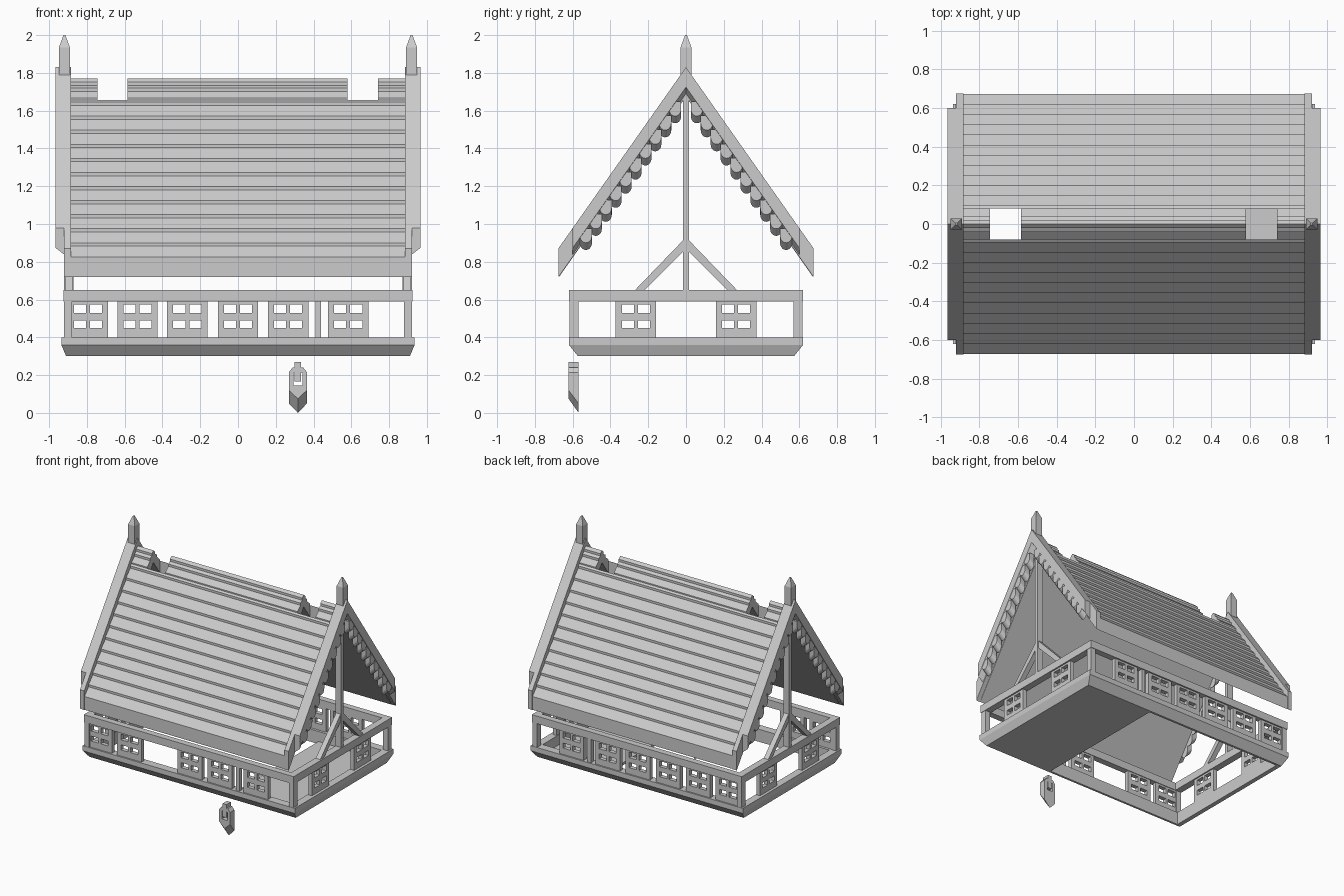
import bpy, bmesh, math

cube = bpy.data.objects.get("Cube")
if cube:
    bpy.data.objects.remove(cube)

GREY = bpy.data.materials.new("plain_grey")
GREY.use_nodes = True
GREY.diffuse_color = (0.6, 0.6, 0.6, 1)
GREY.node_tree.nodes["Principled BSDF"].inputs["Base Color"].default_value = (0.6, 0.6, 0.6, 1)

SLOPE = 1.42
COURSE = 0.0525
SIDES = (-1, 1)


def part(name, solids):
    """One object from solids; each solid is a list of loops skinned in order."""
    bm = bmesh.new()
    for loops, closed in solids:
        rings = [[bm.verts.new(p) for p in loop] for loop in loops]
        n = len(rings[0])
        pairs = list(zip(rings, rings[1:]))
        if closed:
            pairs.append((rings[-1], rings[0]))
        else:
            bm.faces.new(rings[0])
            bm.faces.new(rings[-1])
        for a, b in pairs:
            for i in range(n):
                j = (i + 1) % n
                bm.faces.new((a[i], a[j], b[j], b[i]))
    bmesh.ops.recalc_face_normals(bm, faces=bm.faces)
    mesh = bpy.data.meshes.new(name)
    bm.to_mesh(mesh)
    bm.free()
    mesh.materials.append(GREY)
    ob = bpy.data.objects.new(name, mesh)
    bpy.context.collection.objects.link(ob)
    return ob


def rect(hx, hy, z, cx=0, cy=0):
    return [(cx + a * hx, cy + b * hy, z) for a, b in ((-1, -1), (1, -1), (1, 1), (-1, 1))]


def box(x0, x1, y0, y1, z0, z1):
    c = ((x0 + x1) / 2, (y0 + y1) / 2)
    h = (abs(x1 - x0) / 2, abs(y1 - y0) / 2)
    return [rect(*h, z0, *c), rect(*h, z1, *c)], False


def prism(x0, x1, pts, pts_far=None):
    """Profile in y and z, run along x, optionally to a second profile."""
    return [[(x0, y, z) for y, z in pts], [(x1, y, z) for y, z in pts_far or pts]], False


def line(y, top):
    return top - SLOPE * y


# Base skirt, sill and top beam as closed rings
part("base_skirt", [([rect(0.935, 0.62, 0.40), rect(0.935, 0.62, 0.36), rect(0.91, 0.572, 0.30),
                      rect(0.875, 0.555, 0.30), rect(0.875, 0.555, 0.40)], True)])
part("top_beam", [([rect(0.925, 0.62, 0.65), rect(0.925, 0.62, 0.59),
                    rect(0.87, 0.57, 0.59), rect(0.87, 0.57, 0.65)], True)])
part("floor", [box(0.32, 0.9, -0.565, 0.565, 0.30, 0.32)])

# Corner and wall posts
posts = [box(sx * 0.88, sx * 0.922, sy * 0.57, sy * 0.617, 0.39, 0.60) for sx in SIDES for sy in SIDES]
posts += [box(0.41, 0.44, sy * 0.575, sy * 0.612, 0.39, 0.60) for sy in SIDES]
part("wall_posts", posts)


# Window panels with four panes each
def panel(c, depth0, depth1, along_x):
    bars = [(c + a, c + b, 0.40, 0.595) for a, b in ((-0.107, -0.075), (-0.01, 0.01), (0.075, 0.107))]
    bars += [(c - 0.1, c + 0.1, a, b) for a, b in ((0.40, 0.45), (0.49, 0.53), (0.575, 0.595))]
    if along_x:
        return [box(a, b, depth0, depth1, z0, z1) for a, b, z0, z1 in bars]
    return [box(depth0, depth1, a, b, z0, z1) for a, b, z0, z1 in bars]


FRONT = (-0.794, -0.532, 0.0, 0.265, 0.583)
part("front_windows", [s for c in FRONT for s in panel(c, -0.608, -0.575, True)])
part("back_windows", [s for c in FRONT + (-0.268,) for s in panel(c, 0.575, 0.608, True)])
for side, sx in (("left", 1), ("right", -1)):
    part(side + "_windows", [s for c in (-0.265, 0.265) for s in panel(c, sx * 0.88, sx * 0.913, False)])


# Stepped roof slopes, notched at the ridge
def courses(noses, end):
    pts = [(noses[0], line(noses[0], 1.674)), (noses[0], line(noses[0], 1.78))]
    for y in noses[1:]:
        pts += [(y, line(y, 1.762)), (y, line(y, 1.78))]
    return pts + [(end, line(end, 1.77)), (end, line(end, 1.674))]


lower = courses([0.672 - COURSE * k for k in range(12)], 0.08)
upper = courses([0.08, 0.042, 0.02], 0.0)
for name, sy in (("front_roof", -1), ("back_roof", 1)):
    low = [(sy * y, z) for y, z in lower]
    top = [(sy * y, z) for y, z in upper]
    spans = ((-0.885, -0.745), (-0.585, 0.58), (0.74, 0.885))
    part(name, [prism(-0.885, 0.885, low)] + [prism(a, b, top) for a, b in spans])


# Gable trim: verge, outer board, scallops, king post, braces and finial
def band(y_end, top, bottom, sy):
    return [(0, top), (sy * y_end, line(y_end, top)), (sy * y_end, line(y_end, bottom)), (0, bottom)]


def scallop(y, drop, sy):
    base = line(y, 1.69) - drop
    arc = [math.pi * (1 + i / 10) for i in range(11)]
    pts = [(sy * (y + 0.032 * math.cos(a)), base + 0.037 * math.sin(a)) for a in arc]
    return pts + [(sy * (y + 0.032), line(y, 1.73)), (sy * (y - 0.032), line(y, 1.73))]


for side, sx in (("left", 1), ("right", -1)):
    verge, boards, scallops, braces = [], [], [], []
    for sy in SIDES:
        verge.append(prism(sx * 0.883, sx * 0.92, band(0.675, 1.83, 1.678, sy)))
        boards.append(prism(sx * 0.92, sx * 0.965, band(0.6, 1.83, 1.69, sy), band(0.6, 1.83, 1.725, sy)))
        for k in range(10):
            y = 0.53 - COURSE * k
            scallops.append(prism(sx * 0.92, sx * 0.962, scallop(y, 0.038, sy), scallop(y, 0, sy)))
        braces.append(prism(sx * 0.875, sx * 0.915,
                            [(sy * 0.275, 0.645), (0, 0.93), (0, 0.87), (sy * 0.225, 0.645)]))
    part(side + "_verge", verge)
    part(side + "_gable_board", boards)
    part(side + "_scallops", scallops)
    part(side + "_braces", braces)
    part(side + "_king_post", [box(sx * 0.87, sx * 0.92, -0.015, 0.015, 0.645, 1.72)])
    part(side + "_finial", [([rect(0.029, 0.029, 1.79, sx * 0.919), rect(0.029, 0.029, 1.935, sx * 0.919),
                              rect(0.005, 0.005, 2.0, sx * 0.919)], False)])


# Hanging lantern-like bracket with a square opening and a slanted point
def hexagon(y, half, top, shoulder, low, tip):
    cx = 0.317
    return [(cx - half * 0.6, y, top), (cx - half, y, shoulder), (cx - half, y, low),
            (cx, y, tip), (cx + half, y, low), (cx + half, y, shoulder), (cx + half * 0.6, y, top)]


part("hanging_bracket", [([hexagon(-0.622, 0.048, 0.24, 0.215, 0.12, 0.075),
                           hexagon(-0.568, 0.048, 0.24, 0.215, 0.05, 0.0),
                           hexagon(-0.568, 0.024, 0.215, 0.21, 0.145, 0.145),
                           hexagon(-0.622, 0.024, 0.215, 0.21, 0.145, 0.145)], True),
                         box(0.30, 0.334, -0.622, -0.568, 0.165, 0.27)])
